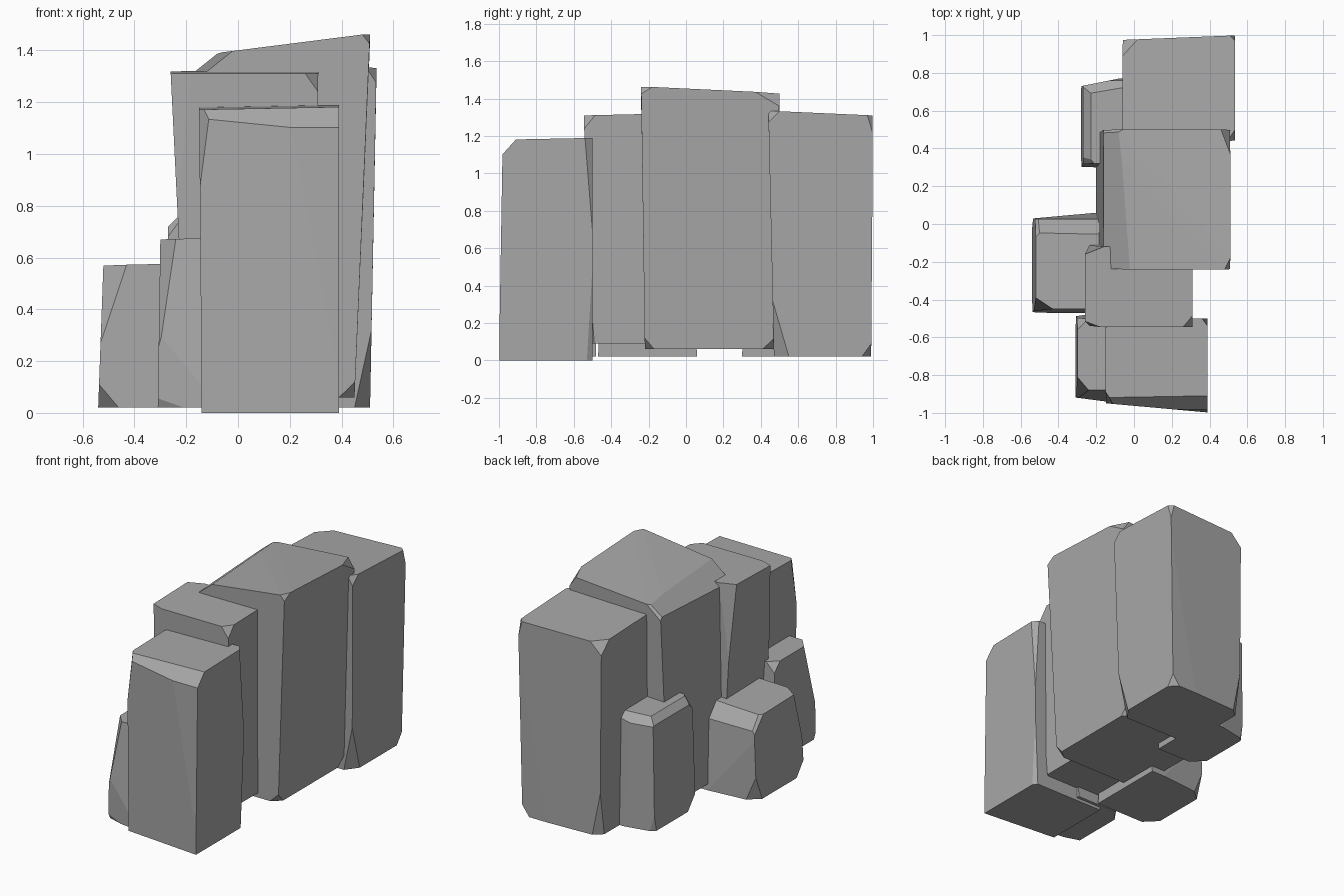
import bpy
import bmesh
from itertools import product
from mathutils import Vector

cube = bpy.data.objects.get("Cube")
if cube:
    bpy.data.objects.remove(cube)

stone = bpy.data.materials.new("stone grey")
stone.use_nodes = True
grey = (0.39, 0.39, 0.39, 1)
stone.diffuse_color = grey
stone.node_tree.nodes["Principled BSDF"].inputs["Base Color"].default_value = grey


def wrap(bm):
    """Close all points into one convex stone."""
    hull = bmesh.ops.convex_hull(bm, input=bm.verts)
    inner = [v for v in hull["geom_interior"] if isinstance(v, bmesh.types.BMVert)]
    bmesh.ops.delete(bm, geom=inner, context="VERTS")
    bmesh.ops.recalc_face_normals(bm, faces=bm.faces)


def block(name, base, floor, crown, tops, cuts, slices=()):
    """Tapered stone block with its corners chipped off.
    base, crown: x min, x max, y min, y max; tops: height at --, +-, -+, ++.
    cuts: corner signs (x, y, z) -> chip length along each edge.
    slices: (point, outward normal) of planes that shave off a side."""
    corners = {}
    for i, j, k in product((0, 1), repeat=3):
        rect = crown if k else base
        z = tops[i + 2 * j] if k else floor
        corners[i, j, k] = Vector((rect[i], rect[2 + j], z))
    bm = bmesh.new()
    for key, p in corners.items():
        chip = cuts.get("".join("-+"[b] for b in key))
        if not chip:
            bm.verts.new(p)
            continue
        for axis, length in enumerate(chip):
            other = list(key)
            other[axis] = 1 - other[axis]
            edge = corners[tuple(other)] - p
            bm.verts.new(p + edge.normalized() * length)
    wrap(bm)
    for point, normal in slices:
        bmesh.ops.bisect_plane(bm, geom=bm.verts[:] + bm.edges[:] + bm.faces[:],
                               plane_co=point, plane_no=normal, clear_outer=True)
        bmesh.ops.delete(bm, geom=bm.edges[:], context="EDGES_FACES")
        wrap(bm)
    bmesh.ops.dissolve_limit(bm, angle_limit=0.01, verts=bm.verts, edges=bm.edges)
    mesh = bpy.data.meshes.new(name)
    bm.to_mesh(mesh)
    bm.free()
    mesh.materials.append(stone)
    bpy.context.collection.objects.link(bpy.data.objects.new(name, mesh))


# Row of tall blocks, front to back
block("front_block", (-.14, .39, -1, -.5), 0,
      (-.15, .39, -.98, -.5), (1.17, 1.18, 1.18, 1.19),
      {"--+": (.06, .09, .5), "+-+": (.1, .05, .04),
       "+++": (.03, .04, .5), "++-": (.02, .03, .5),
       "-++": (.05, .05, .3)},
      [((-.14, -.95, 0), (-.09, -1, 0)),
       ((0, -.92, 1.17), (0, -1, .9))])
block("second_block", (-.2, .3, -.53, -.1), .09,
      (-.26, .31, -.545, -.12), (1.31, 1.31, 1.32, 1.32),
      {"--+": (.08, .03, .5), "+-+": (.05, .06, .07),
       "+--": (.07, .04, .6), "-++": (.1, .04, .5),
       "---": (.06, .04, .4)})
block("tallest_block", (-.2, .45, -.22, .47), .06,
      (-.16, .51, -.24, .5), (1.38, 1.465, 1.38, 1.43),
      {"+-+": (.03, .06, .04),
       "-++": (.1, .06, .08), "+++": (.05, .13, .07),
       "+--": (.06, .05, .06), "++-": (.05, .06, .06),
       "---": (.05, .06, .5), "-+-": (.08, .06, .5)},
      [((-.02, -.22, 1.4), (-.8, -.05, 1))])
block("rear_block", (-.05, .51, .47, .99), .02,
      (-.06, .535, .44, 1), (1.32, 1.335, 1.3, 1.31),
      {"+-+": (.04, .06, .06), "+++": (.03, .03, .1),
       "-++": (.1, .11, .1), "--+": (.05, .05, .3),
       "+--": (.06, .08, .3), "++-": (.05, .05, .07),
       "-+-": (.07, .06, .4), "---": (.05, .05, .2)},
      [((-.05, .975, 0), (-.04, 1, 0))])

# Low blocks leaning against the side of the row
block("low_front_block", (-.31, .05, -.95, -.48), .02,
      (-.3, .05, -.88, -.5), (.67, .68, .67, .68),
      {"--+": (.06, .07, .45), "-++": (.06, .06, .06),
       "---": (.16, .05, .08), "-+-": (.06, .08, .25)},
      [((-.3, -.92, 0), (-.13, -1, 0))])
block("low_middle_block", (-.54, -.1, -.47, .06), .02,
      (-.52, -.1, -.45, .02), (.57, .58, .56, .57),
      {"--+": (.09, .06, .3), "-++": (.08, .09, .1),
       "---": (.08, .08, .09), "-+-": (.1, .09, .2)},
      [((-.53, .03, 0), (-.09, 1, 0)),
       ((-.3, -.05, .565), (0, 1, .9))])
block("low_rear_block", (-.28, .05, .3, .77), .02,
      (-.27, .05, .32, .76), (.76, .77, .76, .77),
      {"--+": (.06, .07, .08), "-++": (.06, .06, .07),
       "---": (.08, .08, .09), "-+-": (.07, .06, .3)},
      [((-.28, .73, 0), (-.2, 1, 0)),
       ((-.23, .5, .76), (-1, 0, 1)),
       ((-.2, .7, .76), (-.2, 1, 1))])
